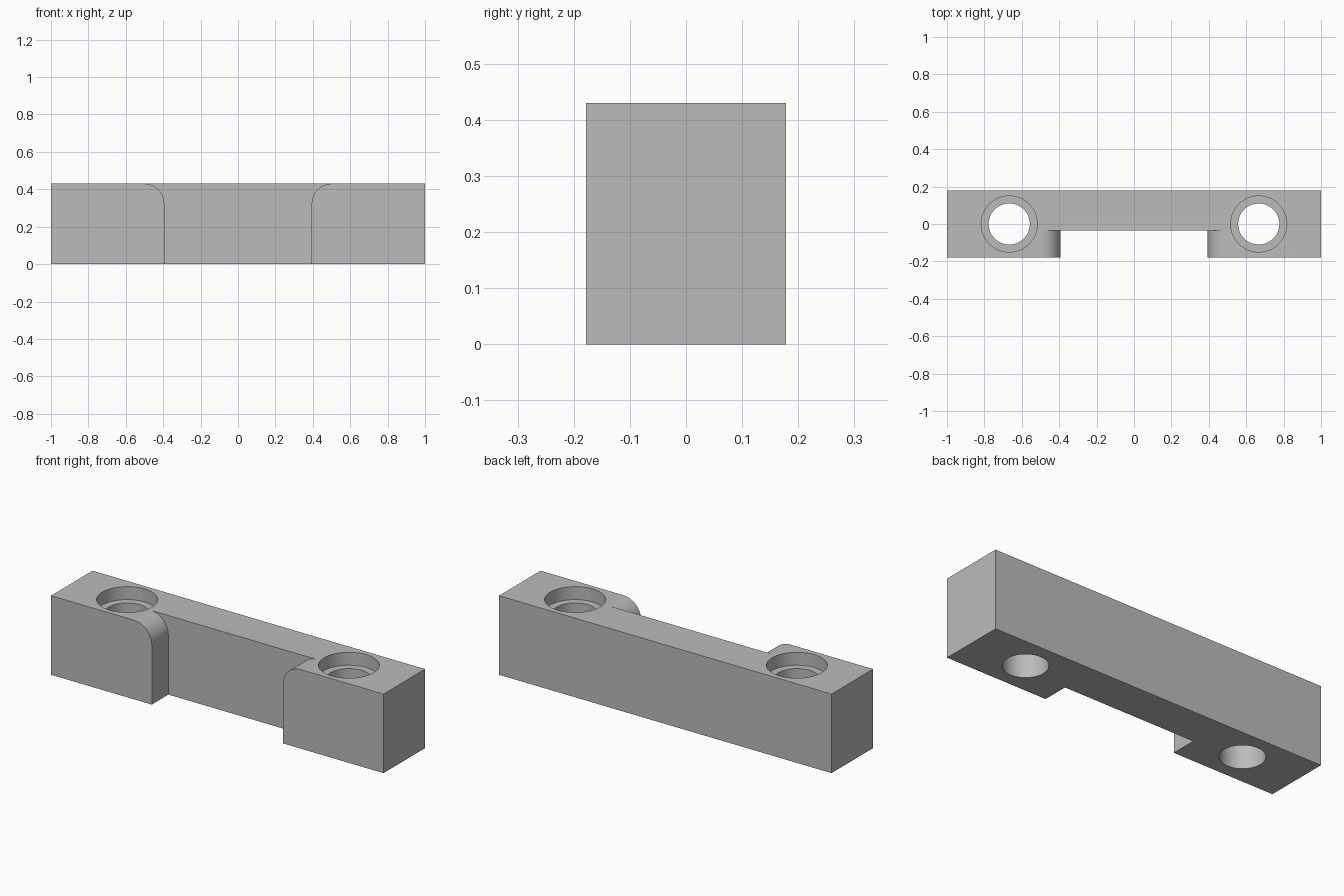
import bpy, bmesh, math

LENGTH, DEPTH, HEIGHT = 2.0, 0.356, 0.43
RECESS_HALF, RECESS_BACK, FILLET = 0.394, -0.036, 0.107
HOLE_X, HOLE_R, BORE_R, BORE_DEPTH = 0.667, 0.11, 0.15, 0.07

cube = bpy.data.objects.get("Cube")
if cube:
    bpy.data.objects.remove(cube, do_unlink=True)

grey = bpy.data.materials.new("light grey")
grey.use_nodes = True
colour = (0.5, 0.5, 0.5, 1)
grey.diffuse_color = colour
grey.node_tree.nodes["Principled BSDF"].inputs["Base Color"].default_value = colour


def add_prism(name, outline, axis, start, end):
    """Extrude a closed 2D outline along y (points are x, z) or z (points are x, y)."""
    bm = bmesh.new()
    place = (lambda a, b: (a, start, b)) if axis == "y" else (lambda a, b: (a, b, start))
    face = bm.faces.new([bm.verts.new(place(a, b)) for a, b in outline])
    moved = bmesh.ops.extrude_face_region(bm, geom=[face])["geom"]
    shift = (0, end - start, 0) if axis == "y" else (0, 0, end - start)
    bmesh.ops.translate(bm, vec=shift, verts=[v for v in moved if isinstance(v, bmesh.types.BMVert)])
    bmesh.ops.recalc_face_normals(bm, faces=bm.faces)
    mesh = bpy.data.meshes.new(name)
    bm.to_mesh(mesh)
    bm.free()
    mesh.materials.append(grey)
    obj = bpy.data.objects.new(name, mesh)
    bpy.context.collection.objects.link(obj)
    return obj


def arc(cx, cy, radius, start, end, steps):
    angles = [math.radians(start + (end - start) * i / steps) for i in range(steps + 1)]
    return [(cx + radius * math.cos(a), cy + radius * math.sin(a)) for a in angles]


# Solid bar
x, y = LENGTH / 2, DEPTH / 2
bar = add_prism("mounting_bar", [(-x, -y), (x, -y), (x, y), (-x, y)], "z", 0, HEIGHT)

# Front recess, flaring at the top to leave rounded block corners
right = [(RECESS_HALF, -0.1)]
right += arc(RECESS_HALF + FILLET, HEIGHT - FILLET, FILLET, 180, 90, 16)
right.append((RECESS_HALF + FILLET, HEIGHT + 0.1))
left = [(-a, b) for a, b in reversed(right)]
cutters = [add_prism("recess_cutter", right + left, "y", -y - 0.1, RECESS_BACK)]

# Counterbored screw holes
for side, sx in (("left", 1), ("right", -1)):
    for part, radius, bottom in (("hole", HOLE_R, -0.1), ("counterbore", BORE_R, HEIGHT - BORE_DEPTH)):
        circle = arc(sx * HOLE_X, 0, radius, 0, 360, 64)[:-1]
        cutters.append(add_prism(f"{side}_{part}_cutter", circle, "z", bottom, HEIGHT + 0.1))

# Cut the bar, then discard the cutters
bpy.ops.object.select_all(action="DESELECT")
bpy.context.view_layer.objects.active = bar
bar.select_set(True)
for cutter in cutters:
    cutter.hide_render = True
    cut = bar.modifiers.new(cutter.name, "BOOLEAN")
    cut.operation, cut.solver, cut.object = "DIFFERENCE", "EXACT", cutter
    bpy.ops.object.modifier_apply(modifier=cut.name)
    bpy.data.objects.remove(cutter, do_unlink=True)

bpy.ops.object.shade_smooth_by_angle(angle=math.radians(30))
